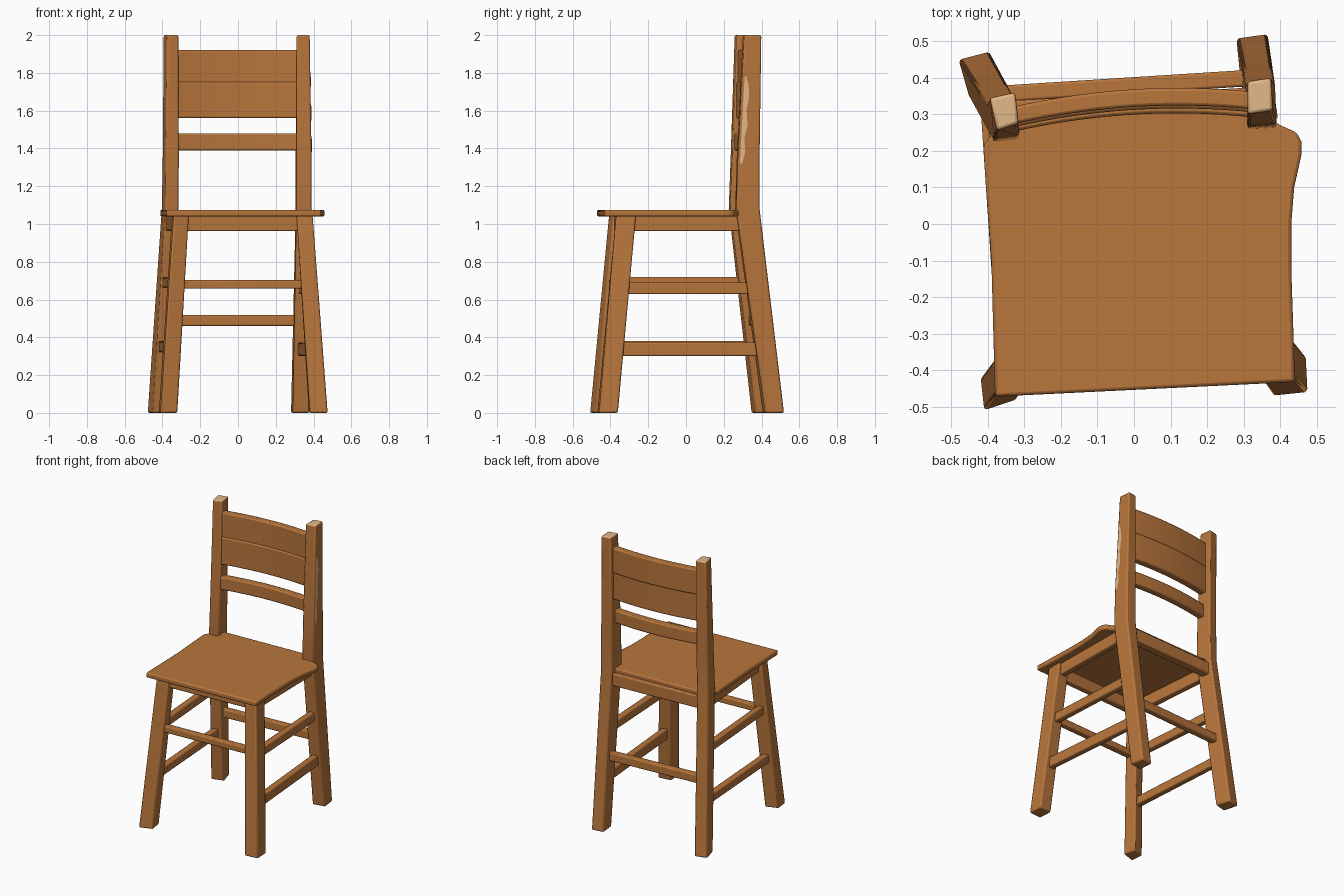
import bpy, bmesh
from mathutils import Vector

if "Cube" in bpy.data.objects:
    bpy.data.objects.remove(bpy.data.objects["Cube"])


def material(name, rgb):
    m = bpy.data.materials.new(name)
    m.diffuse_color = (*rgb, 1)
    m.use_nodes = True
    m.node_tree.nodes["Principled BSDF"].inputs["Base Color"].default_value = m.diffuse_color
    return m


WOOD = material("warm wood", (0.48, 0.18, 0.045))
PALE = material("pale worn wood", (0.76, 0.48, 0.25))


def finish(name, bm, bevel=0.008, mats=(WOOD,)):
    bmesh.ops.recalc_face_normals(bm, faces=bm.faces[:])
    me = bpy.data.meshes.new(name)
    bm.to_mesh(me)
    bm.free()
    ob = bpy.data.objects.new(name, me)
    bpy.context.collection.objects.link(ob)
    for m in mats:
        me.materials.append(m)
    if bevel:
        b = ob.modifiers.new("soft edges", "BEVEL")
        b.width, b.segments, b.limit_method = bevel, 2, "ANGLE"
    bpy.ops.object.select_all(action="DESELECT")
    ob.select_set(True)
    bpy.context.view_layer.objects.active = ob
    bpy.ops.object.shade_smooth_by_angle(angle=0.6)
    return ob


def loft(name, sections, bevel=0.008, mats=(WOOD,)):
    """Skin a list of closed sections (each a list of 3D points)."""
    bm = bmesh.new()
    rings = [[bm.verts.new(p) for p in s] for s in sections]
    n = len(rings[0])
    for a, b in zip(rings, rings[1:]):
        for i in range(n):
            j = (i + 1) % n
            bm.faces.new((a[i], a[j], b[j], b[i]))
    bm.faces.new(rings[0])
    top = bm.faces.new(rings[-1])
    if len(mats) > 1:
        top.material_index = 1
    return finish(name, bm, bevel, mats)


def at_z(z, quad):
    return [(x, y, z) for x, y in quad]


# Legs: corner sections at a few heights
LEGS = {
    "front_left_leg": [
        (0, [(-.42, -.42), (-.41, -.51), (-.32, -.48), (-.335, -.39)]),
        (1.045, [(-.35, -.325), (-.34, -.41), (-.26, -.385), (-.27, -.30)])],
    "front_right_leg": [
        (0, [(.375, -.37), (.38, -.47), (.475, -.46), (.47, -.36)]),
        (1.045, [(.31, -.265), (.31, -.37), (.395, -.37), (.395, -.265)])],
    "back_left_post": [
        (0, [(-.48, .45), (-.395, .472), (-.365, .37), (-.45, .345)]),
        (1.08, [(-.405, .335), (-.33, .355), (-.315, .235), (-.385, .225)]),
        (1.35, [(-.40, .335), (-.325, .355), (-.312, .245), (-.382, .235)]),
        (2, [(-.395, .345), (-.325, .36), (-.315, .275), (-.375, .255)])],
    "back_right_post": [
        (0, [(.28, .508), (.365, .52), (.38, .42), (.29, .405)]),
        (1.08, [(.305, .385), (.385, .39), (.39, .265), (.31, .26)]),
        (1.35, [(.305, .385), (.385, .39), (.39, .275), (.31, .268)]),
        (2, [(.31, .39), (.375, .40), (.38, .31), (.31, .30)])],
}
for name, secs in LEGS.items():
    back = name.startswith("back")
    loft(name, [at_z(z, q) for z, q in secs], 0.009,
         (WOOD, PALE) if back else (WOOD,))


def leg_centre(name, z):
    secs = LEGS[name]
    for (z0, q0), (z1, q1) in zip(secs, secs[1:]):
        if z <= z1:
            break
    t = (z - z0) / (z1 - z0)
    c0, c1 = [sum((Vector(p) for p in q), Vector((0, 0))) / 4 for q in (q0, q1)]
    c = c0.lerp(c1, t)
    return Vector((c.x, c.y, z))


def bar(name, a, b, z, width, height, shift=(0, 0)):
    """Straight rail between two legs at height z."""
    off = Vector((*shift, 0))
    p, q = leg_centre(a, z) + off, leg_centre(b, z) + off
    d = (q - p).normalized()
    s = Vector((-d.y, d.x, 0)) * width / 2
    up = Vector((0, 0, height / 2))
    loft(name, [[c - s - up, c + s - up, c + s + up, c - s + up] for c in (p, q)], 0.007)


FL, FR, BL, BR = LEGS
# Stretchers
bar("front_stretcher", FL, FR, 0.68, 0.045, 0.045)
bar("back_stretcher", BL, BR, 0.49, 0.045, 0.058)
bar("left_upper_stretcher", FL, BL, 0.69, 0.042, 0.06)
bar("left_lower_stretcher", FL, BL, 0.35, 0.042, 0.06)
bar("right_upper_stretcher", FR, BR, 0.66, 0.042, 0.062)
bar("right_lower_stretcher", FR, BR, 0.337, 0.042, 0.072)
# Aprons under the seat
bar("front_apron", FL, FR, 1.005, 0.045, 0.085)
bar("back_apron", BL, BR, 1.005, 0.06, 0.085, (0, 0.01))
bar("left_apron", FL, BL, 1.005, 0.045, 0.085)
bar("right_apron", FR, BR, 1.005, 0.045, 0.085)

# Seat board with a hollowed right edge
SEAT = [(-.38, -.472), (.44, -.432), (.437, -.33), (.43, -.12), (.43, 0), (.438, .1),
        (.458, .19), (.458, .225), (.445, .25), (.40, .27), (.37, .29), (.34, .345),
        (-.35, .315), (-.385, .25), (-.412, .215), (-.405, .1), (-.39, -.1)]
loft("seat", [at_z(1.04, SEAT), at_z(1.075, SEAT)], 0.009)


# Curved back slats
def slat(name, z0, z1, left_y, right_y, thick, bow=0.03, steps=14):
    secs = []
    for i in range(steps + 1):
        t = i / steps
        x = -0.35 + 0.69 * t
        y = left_y + (right_y - left_y) * t + bow * 4 * t * (1 - t)
        secs.append([(x, y, z0), (x, y + thick, z0), (x, y + thick, z1), (x, y, z1)])
    loft(name, secs, 0.008)


slat("upper_back_slat", 1.745, 1.92, 0.268, 0.312, 0.048)
slat("middle_back_slat", 1.56, 1.752, 0.260, 0.304, 0.052)
slat("lower_back_slat", 1.39, 1.48, 0.248, 0.290, 0.05)

# Worn pale streak on the outer front edge of the right post
bm = bmesh.new()
STREAK = [(1.32, .012), (1.38, .025), (1.45, .016), (1.52, .03), (1.6, .02),
          (1.68, .03), (1.74, .022), (1.78, .01)]
rows = []
for z, w in STREAK:
    t = (z - 1.35) / 0.65
    x, y = .39 - .01 * t, .287 + .035 * t
    rows.append([bm.verts.new((x + .002, y, z)),
                 bm.verts.new((x + .002 - w * .044, y + w, z))])
for a, b in zip(rows, rows[1:]):
    bm.faces.new((a[0], a[1], b[1], b[0]))
streak = finish("worn_streak", bm, 0, (PALE,))
